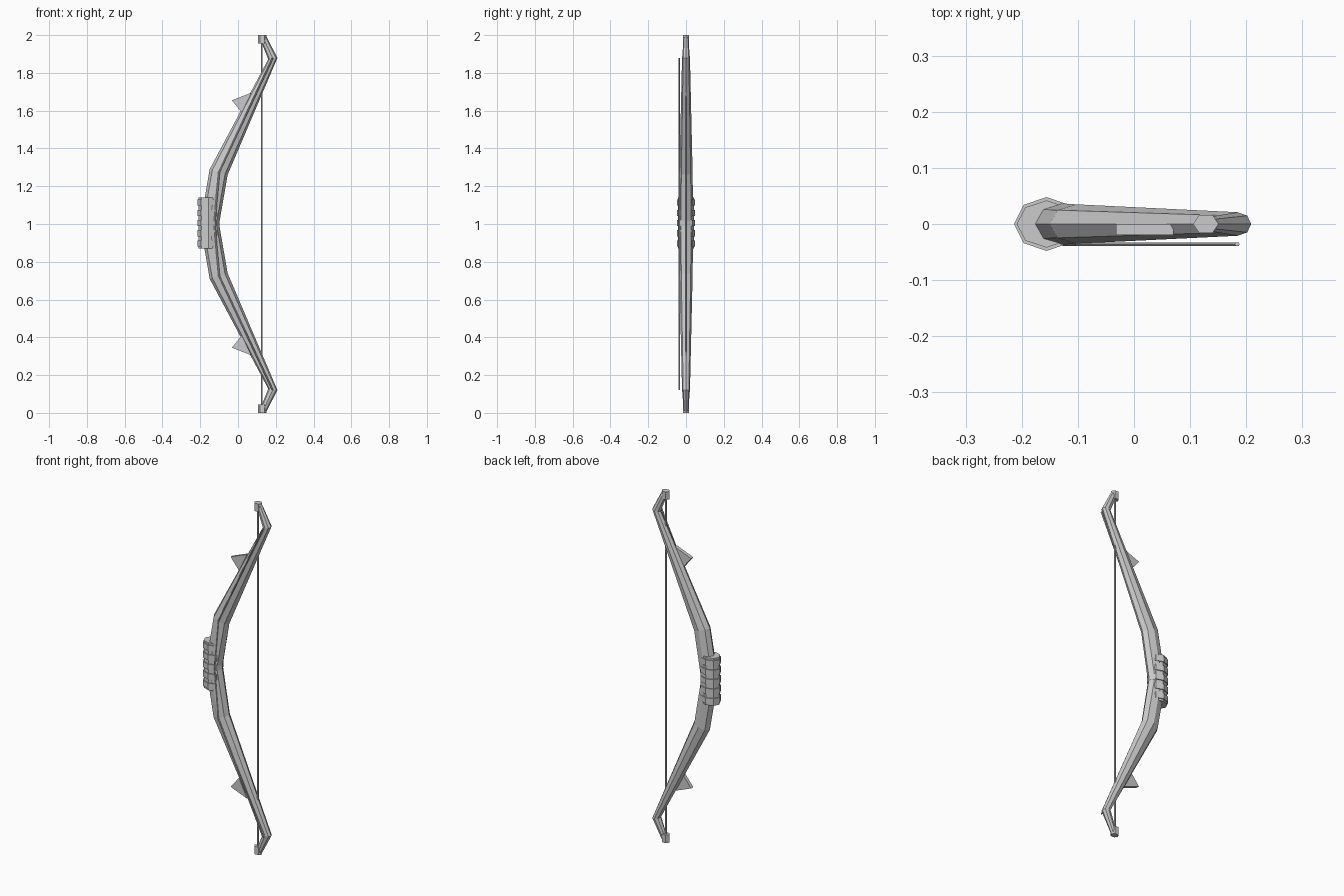
import bpy, bmesh
from math import cos, sin, pi

if "Cube" in bpy.data.objects:
    bpy.data.objects.remove(bpy.data.objects["Cube"])


def finish(name, bm):
    bmesh.ops.recalc_face_normals(bm, faces=bm.faces)
    me = bpy.data.meshes.new(name)
    bm.to_mesh(me)
    bm.free()
    ob = bpy.data.objects.new(name, me)
    bpy.context.collection.objects.link(ob)
    return ob


def mirror_path(half):
    """Reflect a path of stations (starting at mid height z=1) below z=1."""
    low = [((lx, 2 - lz), (rx, 2 - rz), w) for (lx, lz), (rx, rz), w in half[:0:-1]]
    return low + half


def sweep(name, stations, sides, y=0.0):
    """Loft n-gon sections, each given by left point, right point and y half width."""
    bm = bmesh.new()
    rings = []
    for (lx, lz), (rx, rz), w in stations:
        ring = []
        for i in range(sides):
            a = 2 * pi * i / sides
            t = (1 + cos(a)) / 2
            ring.append(bm.verts.new((lx + (rx - lx) * t, y + w * sin(a), lz + (rz - lz) * t)))
        rings.append(ring)
    for a, b in zip(rings, rings[1:]):
        for i in range(sides):
            j = (i + 1) % sides
            bm.faces.new((a[i], a[j], b[j], b[i]))
    bm.faces.new(rings[0])
    bm.faces.new(rings[-1])
    return finish(name, bm)


def post(name, x, rx, ry, z0, z1, sides):
    """Upright prism with an elliptical n-gon section."""
    return sweep(name, [((x - rx, z), (x + rx, z), ry) for z in (z0, z1)], sides)


# bow limbs with recurved tips
sweep("bow_limbs", mirror_path([
    ((-0.20, 1.0), (-0.10, 1.0), 0.038),
    ((-0.15, 1.29), (-0.055, 1.26), 0.035),
    ((0.16, 1.872), (0.209, 1.88), 0.021),
    ((0.115, 1.985), (0.148, 1.997), 0.012),
]), 8)

# thin cord lying along the front of the limbs
r = 0.0045
cord = [(-0.125, 1.0), (-0.10, 1.275), (0.184, 1.88)]
sweep("limb_cord", mirror_path([((x - r, z), (x + r, z), 0.004) for x, z in cord]), 6, y=-0.036)

# grip core and wrapped bands
post("grip_core", -0.156, 0.053, 0.042, 0.87, 1.14, 8)
for i in range(5):
    z = 1.005 + (i - 2) * 0.054
    post(f"grip_band_{i + 1}", -0.156, 0.058, 0.048, z - 0.016, z + 0.016, 8)

# bowstring
post("bowstring", 0.126, 0.005, 0.005, 0.03, 1.97, 6)

# string nocks and limb spikes, top and bottom
for side, s in (("upper", 1), ("lower", -1)):
    post(f"{side}_nock", 0.128, 0.023, 0.019, 1 + s * 0.955, 1 + s, 6)
    bm = bmesh.new()
    prof = [(-0.032, 0.655), (0.07, 0.695), (0.02, 0.59)]
    a, b = ([bm.verts.new((x, y, 1 + s * z)) for x, z in prof] for y in (-0.02, 0.0))
    bm.faces.new(a)
    bm.faces.new(b)
    for i in range(3):
        j = (i + 1) % 3
        bm.faces.new((a[i], a[j], b[j], b[i]))
    finish(f"{side}_spike", bm)
